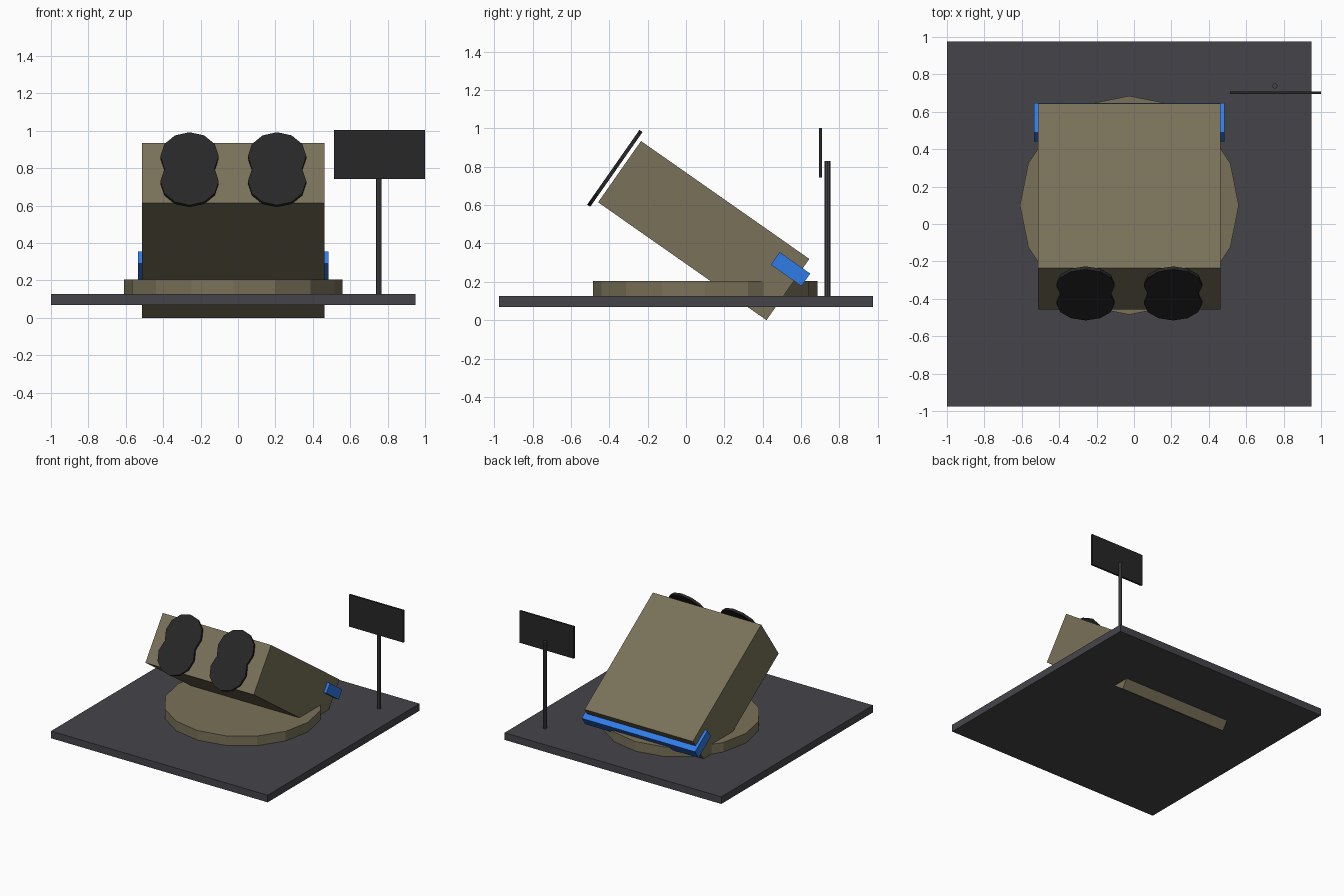
import bpy
from math import radians
from mathutils import Matrix, Vector

cube = bpy.data.objects.get("Cube")
if cube:
    bpy.data.objects.remove(cube, do_unlink=True)


def material(name, rgb):
    m = bpy.data.materials.new(name)
    m.use_nodes = True
    m.diffuse_color = (*rgb, 1)
    m.node_tree.nodes["Principled BSDF"].inputs["Base Color"].default_value = (*rgb, 1)
    return m


KHAKI = material("khaki", (0.19, 0.166, 0.1))
GREY = material("dark grey", (0.06, 0.058, 0.067))
BLACK = material("near black", (0.02, 0.02, 0.02))
BLUE = material("blue", (0.03, 0.2, 0.8))


def finish(name, mat, matrix):
    ob = bpy.context.object
    ob.name = name
    ob.data.materials.append(mat)
    ob.matrix_world = matrix
    return ob


def box(name, size, loc, mat, frame=Matrix()):
    bpy.ops.mesh.primitive_cube_add(size=1)
    bpy.context.object.data.transform(Matrix.Diagonal((*size, 1)))
    return finish(name, mat, frame @ Matrix.Translation(loc))


def cylinder(name, radius, depth, sides, loc, mat, frame=Matrix(), turn=Matrix()):
    bpy.ops.mesh.primitive_cylinder_add(vertices=sides, radius=radius, depth=depth)
    return finish(name, mat, frame @ Matrix.Translation(loc) @ turn)


CX = -0.025  # centre line of the launcher

# Ground slab and turntable
box("base_slab", (1.95, 1.95, 0.058), (CX, 0, 0.097), GREY)
cylinder("turntable", 0.585, 0.078, 16, (CX, 0.1, 0.165), KHAKI)

# Tilted housing; its local frame carries the rear bar and front discs
tilt = Matrix.Translation((CX, 0.0925, 0.467)) @ Matrix.Rotation(radians(-35), 4, 'X')
box("housing", (0.975, 1.072, 0.39), (0, 0, 0), KHAKI, tilt)
box("rear_bar", (1.02, 0.195, 0.08), (0, 0.486, 0.095), BLUE, tilt)

# Two overlapping discs on each side of the front face
face_front = Matrix.Rotation(radians(90), 4, 'X')
for side, sx in (("right", -1), ("left", 1)):
    for level, sz in (("lower", -1), ("upper", 1)):
        cylinder(f"{side}_{level}_disc", 0.156, 0.0195, 12,
                 Vector((sx * 0.234, -0.566, sz * 0.082)), BLACK, tilt, face_front)

# Sign on a pole
cylinder("sign_pole", 0.0146, 0.705, 8, (0.753, 0.738, 0.478), GREY)
box("sign_board", (0.487, 0.015, 0.26), (0.757, 0.702, 0.873), BLACK)
